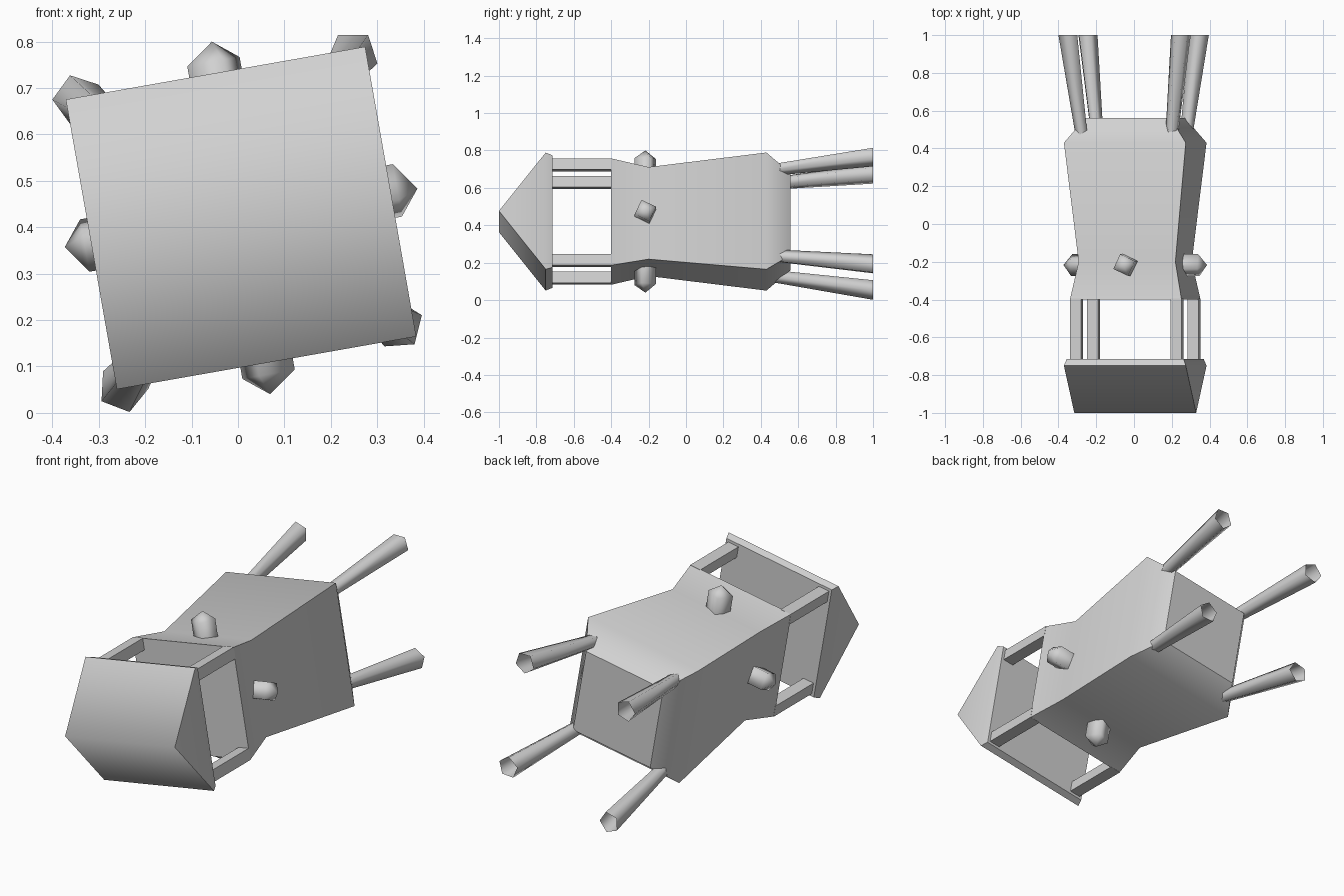
import bpy, bmesh
from math import radians, sin, cos, tau
from mathutils import Matrix, Vector

cube = bpy.data.objects.get("Cube")
if cube:
    bpy.data.objects.remove(cube, do_unlink=True)

hull_grey = bpy.data.materials.new("hull_grey")
hull_grey.use_nodes = True
COLOUR = (0.64, 0.64, 0.64, 1)
hull_grey.diffuse_color = COLOUR
hull_grey.node_tree.nodes["Principled BSDF"].inputs["Base Color"].default_value = COLOUR

# The whole craft is rolled slightly around its long axis
CENTRE = Vector((0.0065, 0, 0.42))
ROLL = Matrix.Translation(CENTRE) @ Matrix.Rotation(radians(-10), 4, 'Y')
W, H = 0.3275, 0.317
LIMIT = radians(48)


def finish(name, bm, matrix=Matrix(), keep_smooth=lambda e: False):
    bmesh.ops.remove_doubles(bm, verts=bm.verts, dist=0.0001)
    bmesh.ops.recalc_face_normals(bm, faces=bm.faces)
    for f in bm.faces:
        f.smooth = True
    for e in bm.edges:
        e.smooth = e.calc_face_angle(0) < LIMIT or keep_smooth(e)
    bm.transform(matrix)
    mesh = bpy.data.meshes.new(name)
    bm.to_mesh(mesh)
    bm.free()
    mesh.materials.append(hull_grey)
    obj = bpy.data.objects.new(name, mesh)
    bpy.context.collection.objects.link(obj)
    return obj


def loft(bm, rings, caps=True):
    """Skin a list of equally long point rings."""
    loops = [[bm.verts.new(p) for p in ring] for ring in rings]
    for a, b in zip(loops, loops[1:]):
        for i in range(len(a)):
            j = (i + 1) % len(a)
            bm.faces.new((a[i], a[j], b[j], b[i]))
    if caps:
        bm.faces.new(loops[0])
        bm.faces.new(loops[-1])


def rect(y, w, h, u=0, v=0):
    return [(u + sx * w, y, v + sz * h) for sx, sz in ((-1, -1), (1, -1), (1, 1), (-1, 1))]


# Wedge-shaped head: two full-width slopes meeting in a level ridge
bm = bmesh.new()
front = [bm.verts.new((s * W, -1, 0)) for s in (-1, 1)]
wide = [bm.verts.new(p) for p in rect(-0.75, W, H)]
rear = [bm.verts.new(p) for p in rect(-0.715, W * 0.96, H * 0.96)]
bm.faces.new((front[0], front[1], wide[1], wide[0]))
bm.faces.new((front[1], front[0], wide[3], wide[2]))
bm.faces.new((front[0], wide[0], wide[3]))
bm.faces.new((front[1], wide[2], wide[1]))
for i in range(4):
    j = (i + 1) % 4
    bm.faces.new((wide[i], wide[j], rear[j], rear[i]))
bm.faces.new(rear)
finish("head", bm, ROLL, lambda e: all(v.co.y < -0.9 for v in e.verts))

# Waisted body with a chamfered stern
bm = bmesh.new()
loft(bm, [rect(-0.4, 0.30, 0.29), rect(-0.2, 0.26, 0.25),
          rect(0.43, W, H), rect(0.56, 0.23, 0.222)])
finish("body", bm, ROLL)

# Four corner struts joining head and body
for su, side in ((-1, "right"), (1, "left")):
    for sv, level in ((-1, "lower"), (1, "upper")):
        bm = bmesh.new()
        loft(bm, [rect(y, 0.03, 0.03, su * 0.27, sv * 0.26) for y in (-0.72, -0.395)])
        finish(f"{level}_{side}_strut", bm, ROLL)

# Four pointed knobs, one on each side of the waist
for k, name in enumerate(("top", "left", "bottom", "right")):
    bm = bmesh.new()
    ring = [(0.061 * cos(radians(20) + tau * i / 4),
             0.061 * sin(radians(20) + tau * i / 4)) for i in range(4)]
    loft(bm, [[(x, y, z) for x, y in ring] for z in (0.23, 0.342)], caps=False)
    top = sorted(bm.verts, key=lambda v: v.co.z)[4:]
    rim = [e for e in bm.edges if all(v in top for v in e.verts)]
    tip = bm.verts.new((0.004, 0, 0.385))
    for e in rim:
        bm.faces.new((*e.verts, tip))
    turn = Matrix.Translation((0, -0.217, 0)) @ Matrix.Rotation(k * tau / 4, 4, 'Y')
    finish(f"{name}_knob", bm, ROLL @ turn, lambda e: True)

# Four flared, hollow five-sided legs: tip position and turn
LEGS = {"upper_right_leg": (-0.345, 0.675, 36), "upper_left_leg": (0.248, 0.77, 54),
        "lower_left_leg": (0.345, 0.19, 22), "lower_right_leg": (-0.248, 0.055, -3)}
for name, (x, z, turn) in LEGS.items():
    tip = Vector((x, 1, z))
    base = CENTRE + (tip - CENTRE) * 0.8
    base.y = 0.47
    bm = bmesh.new()
    rings = []
    for c, r in ((base, 0.035), (tip, 0.055)):
        rings.append([c + Vector((r * cos(a), 0, r * sin(a)))
                      for a in (radians(turn) + tau * i / 5 for i in range(5))])
    loft(bm, rings, caps=False)
    bm.verts.ensure_lookup_table()
    bm.faces.new(bm.verts[:5])
    finish(name, bm, keep_smooth=lambda e: any(v.co.y > 0.9 for v in e.verts))
